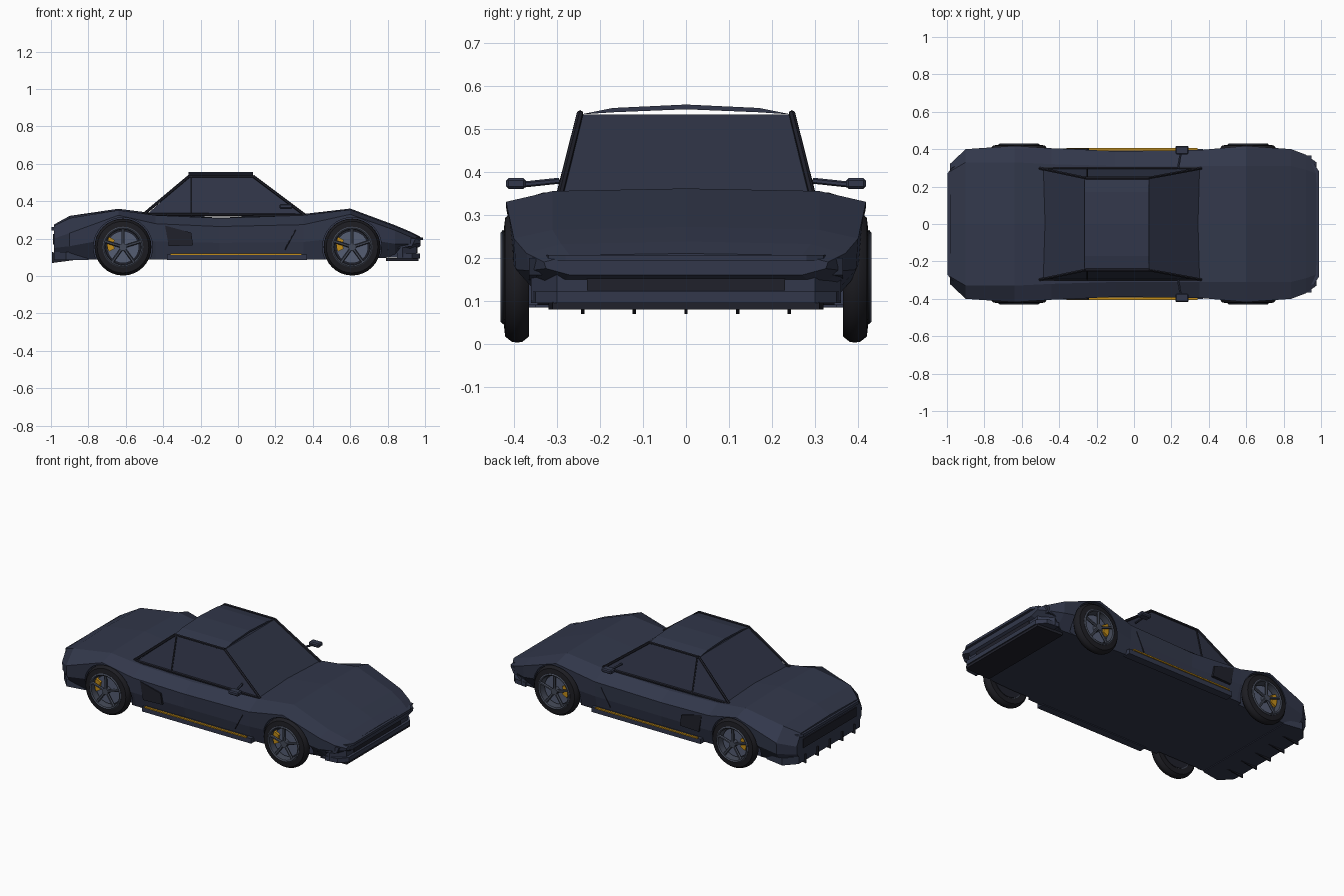
import bpy, bmesh
from math import pi, sin, cos
from mathutils import Vector, Matrix

if "Cube" in bpy.data.objects:
    bpy.data.objects.remove(bpy.data.objects["Cube"])


def material(name, rgb):
    m = bpy.data.materials.new(name)
    m.use_nodes = True
    m.diffuse_color = (*rgb, 1)
    m.node_tree.nodes["Principled BSDF"].inputs["Base Color"].default_value = (*rgb, 1)
    return m


PAINT = material("slate_paint", (.032, .039, .07))
GLASS = material("dark_glass", (.028, .034, .061))
TRIM = material("black_trim", (.014, .015, .024))
RUBBER = material("tyre_rubber", (.012, .012, .016))
METAL = material("wheel_metal", (.06, .07, .1))
DISC = material("brake_steel", (.09, .11, .17))
GOLD = material("amber_gold", (.55, .27, .01))


def finish(name, bm, mat, smooth=False):
    bmesh.ops.recalc_face_normals(bm, faces=bm.faces[:])
    mesh = bpy.data.meshes.new(name)
    bm.to_mesh(mesh)
    bm.free()
    mesh.materials.append(mat)
    ob = bpy.data.objects.new(name, mesh)
    bpy.context.collection.objects.link(ob)
    if smooth:
        bpy.ops.object.select_all(action="DESELECT")
        ob.select_set(True)
        bpy.context.view_layer.objects.active = ob
        bpy.ops.object.shade_smooth_by_angle(angle=.6)
    return ob


def loft(name, rings, mat, caps=True, closed=False, smooth=False):
    """Skin a list of equal closed rings of points."""
    bm = bmesh.new()
    rows = [[bm.verts.new(p) for p in ring] for ring in rings]
    n = len(rows[0])
    pairs = list(zip(rows, rows[1:])) + ([(rows[-1], rows[0])] if closed else [])
    for a, b in pairs:
        for i in range(n):
            j = (i + 1) % n
            bm.faces.new((a[i], a[j], b[j], b[i]))
    if caps and not closed:
        bm.faces.new(rows[0])
        bm.faces.new(rows[-1])
    return finish(name, bm, mat, smooth)


def box(name, lo, hi, mat, bevel=0):
    bm = bmesh.new()
    bmesh.ops.create_cube(bm, size=1)
    lo, hi = Vector(lo), Vector(hi)
    for v in bm.verts:
        v.co = (lo + hi) / 2 + v.co * (hi - lo)
    if bevel:
        bmesh.ops.bevel(bm, geom=bm.edges[:], offset=bevel, segments=1, affect="EDGES")
    return finish(name, bm, mat)


def prism(name, outline, y0, y1, mat):
    return loft(name, [[(x, y, z) for x, z in outline] for y in (y0, y1)], mat)


def slab(name, outline, z0, z1, mat):
    """Half plan outline mirrored over y and given height."""
    plan = outline + [(x, -y) for x, y in reversed(outline)]
    return loft(name, [[(x, y, z) for x, y in plan] for z in (z0, z1)], mat)


def bar(name, a, b, r, mat, sides=6):
    a, b = Vector(a), Vector(b)
    bm = bmesh.new()
    turn = (b - a).to_track_quat("Z", "Y").to_matrix().to_4x4()
    bmesh.ops.create_cone(bm, cap_ends=True, segments=sides, radius1=r, radius2=r,
                          depth=(b - a).length, matrix=Matrix.Translation((a + b) / 2) @ turn)
    return finish(name, bm, mat)


def lathe(name, profile, centre, side, mat, seg=32):
    """Spin closed (radius, y) profile round a wheel axle."""
    cx, cz = centre
    rings = [[(cx + r * cos(2 * pi * k / seg), side * y, cz + r * sin(2 * pi * k / seg))
              for r, y in profile] for k in range(seg)]
    return loft(name, rings, mat, closed=True, smooth=True)


# Body shell: x, floor width, floor z, side width, side z, deck width, deck z, centre z
stations = [
    (-.985, .28, .1, .32, .2, .28, .268, .275),
    (-.9, .34, .09, .4, .23, .33, .31, .322),
    (-.64, .36, .09, .418, .325, .33, .352, .36),
    (-.44, .37, .09, .405, .28, .32, .325, .335),
    (-.1, .37, .09, .39, .265, .31, .31, .312),
    (.35, .37, .09, .395, .275, .31, .325, .332),
    (.6, .36, .09, .418, .33, .31, .355, .361),
    (.84, .33, .1, .4, .245, .31, .265, .272),
    (.92, .3, .13, .37, .21, .29, .232, .238),
    (.975, .27, .16, .33, .19, .27, .206, .21),
]
rings = []
for x, wb, zb, ws, zs, wt, zt, zc in stations:
    half = [(wb, zb), (ws - .005, (zb + zs) / 2), (ws, zs), (wt, zt)]
    ring = [(x, y, z) for y, z in half] + [(x, 0, zc)]
    rings.append(ring + [(x, -y, z) for y, z in reversed(half)])
body = loft("body_shell", rings, PAINT)

# Wheel arches cut out of the shell
AXLES = (-.615, .61)
HUB = .155
for x in AXLES:
    for s in (-1, 1):
        cutter = bar("arch_cutter", (x, s * .345, HUB), (x, s * .5, HUB), .158, TRIM, 32)
        cutter.hide_render = True
        mod = body.modifiers.new("arch", "BOOLEAN")
        mod.operation, mod.solver, mod.object = "DIFFERENCE", "EXACT", cutter
        bpy.context.view_layer.objects.active = body
        bpy.ops.object.modifier_apply(modifier=mod.name)
        bpy.data.objects.remove(cutter)

# Cabin glass and crowned roof
loft("cabin_glass", [[(a, -w, z), (b, -w, z), (b, w, z), (a, w, z)]
                     for a, b, w, z in ((-.5, .36, .298, .318), (-.26, .08, .245, .533))], GLASS)
crown = [(-.245, .533), (-.17, .548), (0, .556), (.17, .548), (.245, .533), (.17, .538), (0, .545), (-.17, .538)]
loft("roof_panel", [[(x, y, z) for y, z in crown] for x in (-.265, .08)], PAINT)

# Nose: lip, valance, splitter, grille
slab("nose_lip", [(.93, .33), (.965, .32), (.99, .28)], .192, .207, PAINT)
slab("nose_recess", [(.85, .34), (.945, .3)], .165, .195, TRIM)
slab("front_valance", [(.8, .33), (.88, .36), (.955, .3)], .1, .172, PAINT)
slab("front_bumper", [(.85, .36), (.93, .35), (.972, .3)], .095, .122, PAINT)
slab("front_splitter", [(.79, .32), (.965, .31)], .08, .097, TRIM)
box("grille", (.95, -.23, .124), (.96, .23, .155), TRIM)

# Tail: lip, lower diffuser, fins
slab("tail_lip", [(-.93, .32), (-.975, .3), (-.998, .27)], .245, .263, PAINT)
slab("tail_bumper", [(-.8, .35), (-.92, .37), (-.985, .3)], .085, .13, PAINT)
box("tail_panel", (-.99, -.26, .17), (-.98, .26, .225), TRIM)
for i in range(-2, 3):
    prism("diffuser_fin", [(-.88, .085), (-.995, .07), (-.995, .13)], i * .12 - .004, i * .12 + .004, TRIM)

for s in (-1, 1):
    # Window frames follow the cabin corners
    rear, top_r = (-.505, s * .298, .33), (-.26, s * .246, .535)
    front, top_f = (.36, s * .298, .325), (.08, s * .246, .535)
    for name, a, b in (("rear_pillar", rear, top_r), ("front_pillar", front, top_f),
                       ("roof_rail", top_r, top_f), ("window_sill", rear, front)):
        bar(name, a, b, .008, TRIM)
    bar("window_divider", (-.25, s * .298, .32), (-.25, s * .246, .533), .005, TRIM)

    # Mirrors, sills, intakes and door seams
    bar("mirror_stalk", (.235, s * .295, .379), (.25, s * .38, .37), .007, PAINT)
    box("mirror_housing", (.222, s * .395 - .023, .36), (.292, s * .395 + .023, .385), PAINT, .006)
    box("side_skirt", (-.38, s * .375 - .025, .085), (.37, s * .375 + .025, .115), PAINT)
    box("sill_stripe", (-.36, s * .4 - .007, .114), (.34, s * .4 + .007, .122), GOLD)
    prism("side_intake", [(-.39, .27), (-.25, .232), (-.24, .165), (-.37, .16)], s * .38, s * .404, TRIM)
    bar("door_seam", (.31, s * .392, .25), (.25, s * .386, .14), .003, TRIM)
    prism("front_canard", [(.8, .14), (.93, .16), (.95, .2), (.83, .2)], s * .33, s * .365, PAINT)

    # Wheels
    for x in AXLES:
        c = (x, HUB)
        lathe("tyre", [(.105, .365), (.138, .365), (.15, .38), (.152, .392),
                       (.15, .405), (.138, .42), (.105, .424)], c, s, RUBBER)
        lathe("rim", [(.094, .37), (.107, .37), (.109, .426), (.103, .431), (.096, .426)], c, s, METAL)
        lathe("brake_disc", [(.01, .384), (.086, .384), (.086, .394), (.01, .394)], c, s, DISC)
        bar("wheel_hub", (x, s * .37, HUB), (x, s * .425, HUB), .02, METAL, 16)
        bar("wheel_back", (x, s * .366, HUB), (x, s * .374, HUB), .1, TRIM, 32)
        for k in range(5):
            t = pi / 2 + k * 2 * pi / 5
            bar("spoke", (x + .01 * cos(t), s * .417, HUB + .01 * sin(t)),
                (x + .102 * cos(t), s * .421, HUB + .102 * sin(t)), .0085, METAL)
        arc = [pi + a * .16 for a in range(-3, 4)]
        pad = [(x + r * cos(a), HUB + .015 + r * sin(a)) for r, row in ((.085, arc), (.05, arc[::-1])) for a in row]
        prism("brake_caliper", pad, s * .385, s * .409, GOLD)
